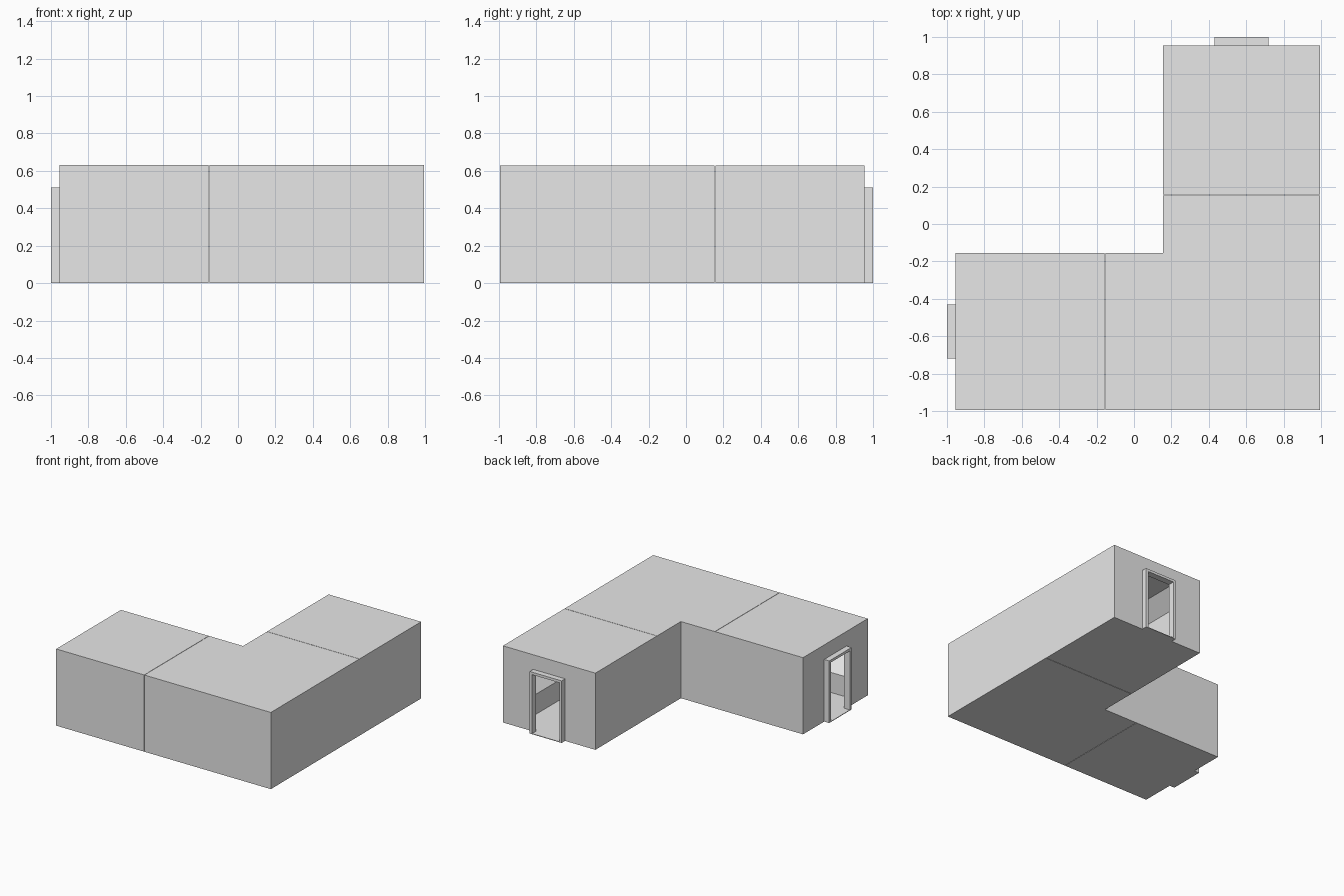
import bpy, bmesh

if "Cube" in bpy.data.objects:
    bpy.data.objects.remove(bpy.data.objects["Cube"])

grey = bpy.data.materials.new("plain_grey")
grey.diffuse_color = (0.8, 0.8, 0.8, 1)
grey.use_nodes = True
grey.node_tree.nodes["Principled BSDF"].inputs["Base Color"].default_value = grey.diffuse_color

C = 0.575      # corridor centre line
GAP = 0.0015   # half of the joint between modules


def make(name, rings, closed_ends=True):
    """Loft closed rings of points; cap both ends, or join them for a tube."""
    bm = bmesh.new()
    vs = [[bm.verts.new(p) for p in r] for r in rings]
    n = len(vs[0])
    pairs = list(zip(vs, vs[1:])) if closed_ends else list(zip(vs, vs[1:] + vs[:1]))
    for a, b in pairs:
        for i in range(n):
            j = (i + 1) % n
            bm.faces.new((a[i], a[j], b[j], b[i]))
    if closed_ends:
        bm.faces.new(vs[0])
        bm.faces.new(vs[-1])
    bmesh.ops.recalc_face_normals(bm, faces=bm.faces)
    me = bpy.data.meshes.new(name)
    bm.to_mesh(me)
    bm.free()
    me.materials.append(grey)
    ob = bpy.data.objects.new(name, me)
    bpy.context.collection.objects.link(ob)
    return ob


def mirrored(half):
    return half + [(-o, z) for o, z in reversed(half)]


# Corridor sections: boxy outside, chamfered passage inside
outer = mirrored([(0.295, 0), (0.42, 0), (0.42, 0.30), (0.42, 0.51), (0.42, 0.63)])
inner = mirrored([(0.295, 0.005), (0.295, 0.17), (0.412, 0.30), (0.412, 0.51), (0.295, 0.625)])


# Placement of a section: s is the distance along the leg, o points outward
def back_leg(s):
    return lambda o, z: (C + o, s, z)


def left_leg(s):
    return lambda o, z: (-s, -C - o, z)


def corner(o, z):
    return (C + o, -C - o, z)


def tube(name, stations):
    """Hollow module: outside skin one way, inside skin back again."""
    rings = [[st(*p) for p in outer] for st in stations]
    rings += [[st(*p) for p in inner] for st in reversed(stations)]
    make(name, rings, closed_ends=False)


def portal(w, h, ow, oh):
    """Arch outline with an opening down to the floor."""
    return [(-ow, 0), (-w, 0), (-w, h), (w, h), (w, 0), (ow, 0), (ow, oh), (-ow, oh)]


# Corner module with mitred bend
tube("corner_module", [left_leg(0.155 - GAP), corner, back_leg(0.155 - GAP)])

for side, leg in (("left", left_leg), ("back", back_leg)):
    # Straight module
    tube(side + "_module", [leg(0.155 + GAP), leg(0.945)])
    # End wall with doorway, protruding door frame, and sill
    for name, prof, s0, s1 in (
            ("end_wall", portal(0.125, 0.49, 0.42, 0.63), 0.945, 0.955),
            ("door_frame", portal(0.124, 0.489, 0.145, 0.51), 0.946, 1.0),
            ("door_sill", [(-0.124, 0), (0.124, 0), (0.124, 0.005), (-0.124, 0.005)], 0.945, 1.0)):
        make(side + "_" + name, [[leg(s)(*p) for p in prof] for s in (s0, s1)])
